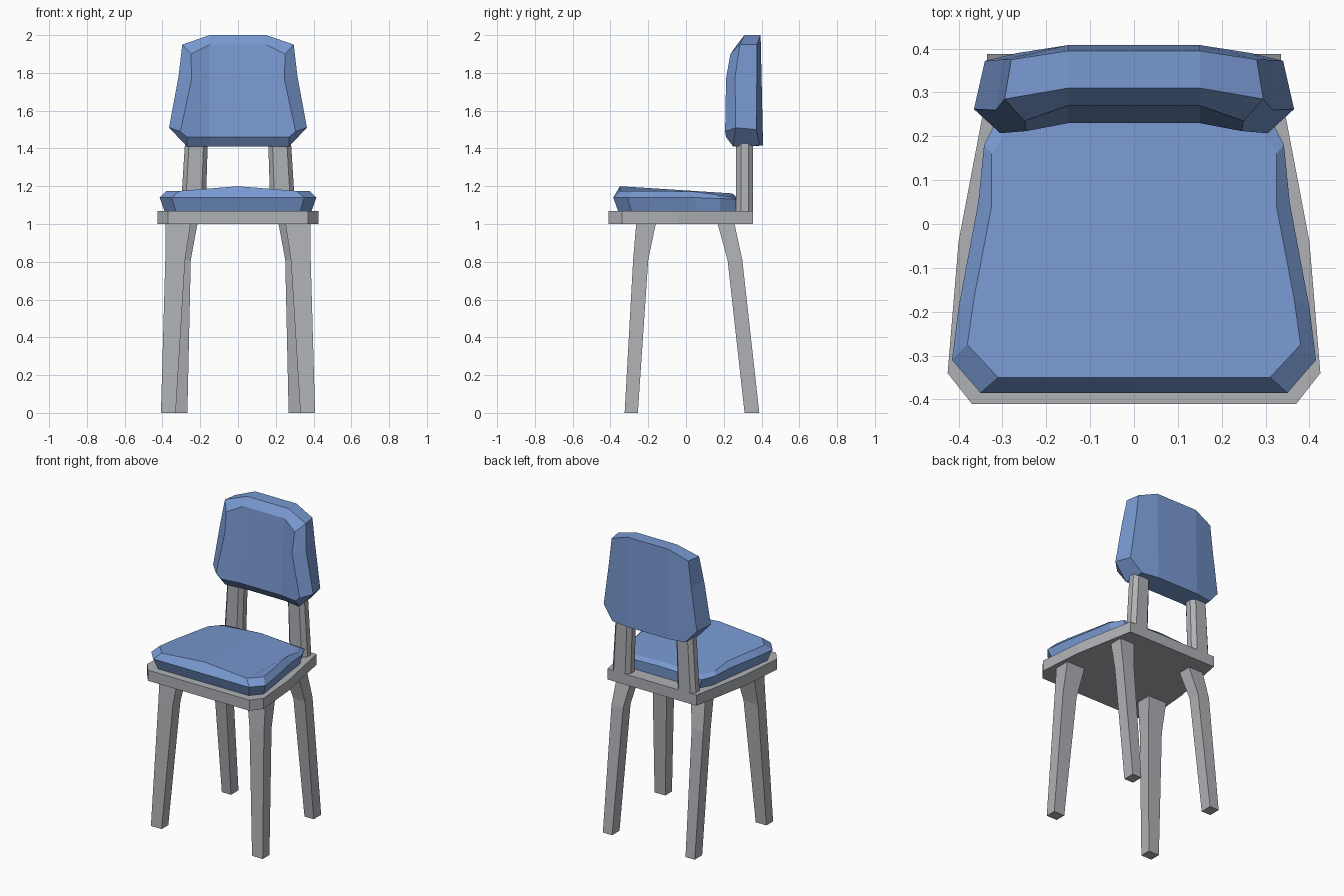
import bpy, bmesh

if "Cube" in bpy.data.objects:
    bpy.data.objects.remove(bpy.data.objects["Cube"])


def material(name, rgb):
    m = bpy.data.materials.new(name)
    m.diffuse_color = (*rgb, 1.0)
    m.use_nodes = True
    m.node_tree.nodes["Principled BSDF"].inputs["Base Color"].default_value = m.diffuse_color
    return m


BLUE = material("blue fabric", (0.19, 0.32, 0.64))
GREY = material("grey frame", (0.43, 0.44, 0.46))


def finish(name, bm, mat):
    bmesh.ops.remove_doubles(bm, verts=bm.verts, dist=1e-4)
    bmesh.ops.recalc_face_normals(bm, faces=bm.faces)
    mesh = bpy.data.meshes.new(name)
    bm.to_mesh(mesh)
    bm.free()
    mesh.materials.append(mat)
    ob = bpy.data.objects.new(name, mesh)
    bpy.context.collection.objects.link(ob)
    return ob


def symmetric_loft(name, half_rings, mat):
    """Loft half outlines (x >= 0), mirrored in x, and close both ends."""
    bm = bmesh.new()
    sides = []
    for s in (1, -1):
        rings = [[bm.verts.new((s * x, y, z)) for x, y, z in r] for r in half_rings]
        for a, b in zip(rings, rings[1:]):
            for i in range(len(a) - 1):
                bm.faces.new((a[i], a[i + 1], b[i + 1], b[i]))
        bm.faces.new(rings[0])
        bm.faces.new(rings[-1])
        sides.append(rings)
    # middle strip joining the halves (only where they do not meet at x = 0)
    if half_rings[0][0][0] > 0:
        r, l = sides
        for a, b, c, d in zip(r, r[1:], l, l[1:]):
            for k in (0, -1):
                bm.faces.new((a[k], b[k], d[k], c[k]))
        for k in (0, -1):
            bm.faces.new((r[k][0], r[k][-1], l[k][-1], l[k][0]))
    return finish(name, bm, mat)


def loft(name, rings, mat):
    """Loft closed rings of equal length and cap the ends."""
    bm = bmesh.new()
    vr = [[bm.verts.new(p) for p in r] for r in rings]
    n = len(vr[0])
    for a, b in zip(vr, vr[1:]):
        for i in range(n):
            j = (i + 1) % n
            bm.faces.new((a[i], a[j], b[j], b[i]))
    bm.faces.new(vr[0])
    bm.faces.new(vr[-1])
    return finish(name, bm, mat)


# Seat board
board = [(0.37, -0.41), (0.425, -0.34), (0.40, -0.04), (0.345, 0.25), (0.325, 0.355)]
symmetric_loft("seat_board", [[(x, y, z) for x, y in board] for z in (1.0, 1.07)], GREY)

# Seat cushion: narrow base, wide middle, crowned top
base = [(0, -0.36), (0.33, -0.36), (0.39, -0.29), (0.375, -0.18), (0.34, 0.05), (0.325, 0.18), (0.28, 0.265), (0, 0.265)]
middle = [(0, -0.385, 1.14), (0.35, -0.385, 1.14), (0.415, -0.31, 1.14), (0.40, -0.19, 1.14),
          (0.355, 0.05, 1.14), (0.342, 0.18, 1.135), (0.30, 0.265, 1.13), (0, 0.27, 1.14)]
top = [(0, -0.35, 1.20), (0.31, -0.35, 1.175), (0.38, -0.275, 1.175), (0.365, -0.17, 1.175),
       (0.325, 0.04, 1.172), (0.325, 0.16, 1.155), (0.28, 0.23, 1.145), (0, 0.245, 1.162)]
symmetric_loft("seat_cushion", [[(x, y, 1.07) for x, y in base], middle, top], BLUE)

# Backrest cushion: inset front, outer rim, gently wrapped back
front = [(0.15, 0.27, 1.95), (0.25, 0.235, 1.90), (0.245, 0.212, 1.77),
         (0.305, 0.207, 1.49), (0.27, 0.212, 1.46), (0.15, 0.23, 1.46)]
rim = [(0.15, 0.31, 2.0), (0.295, 0.285, 1.95), (0.315, 0.26, 1.78),
       (0.365, 0.262, 1.51), (0.27, 0.25, 1.41), (0.15, 0.265, 1.41)]
back = [(0.15, 0.395, 2.0), (0.28, 0.375, 1.95), (0.30, 0.375, 1.78),
        (0.34, 0.372, 1.50), (0.265, 0.39, 1.415), (0.15, 0.408, 1.415)]
symmetric_loft("backrest", [front, rim, back], BLUE)

# Leg sections: (z, outer x, inner x, front y, back y)
front_leg = [(0.0, 0.408, 0.33, -0.325, -0.255),
             (0.81, 0.385, 0.28, -0.28, -0.20),
             (1.01, 0.385, 0.25, -0.263, -0.158)]
back_leg = [(0.0, 0.335, 0.268, 0.31, 0.388),
            (0.81, 0.335, 0.25, 0.22, 0.298),
            (1.01, 0.32, 0.213, 0.165, 0.255)]
# Bevelled post section: x offset from the post centre, y
post = [(0.04, 0.265), (0.063, 0.292), (0.063, 0.33), (0.04, 0.355),
        (-0.04, 0.355), (-0.063, 0.33), (-0.063, 0.292), (-0.04, 0.265)]

for side, s in (("right", 1), ("left", -1)):
    for name, sections in (("front_leg", front_leg), ("back_leg", back_leg)):
        loft(f"{name}_{side}", [[(s * xo, yf, z), (s * xi, yf, z), (s * xi, yb, z), (s * xo, yb, z)]
                                for z, xo, xi, yf, yb in sections], GREY)
    # Post rising from the board into the backrest
    loft(f"back_post_{side}", [[(s * (cx + w * x), y, z) for x, y in post]
                               for z, cx, w in ((1.06, 0.238, 1.05), (1.46, 0.219, 0.95))], GREY)
